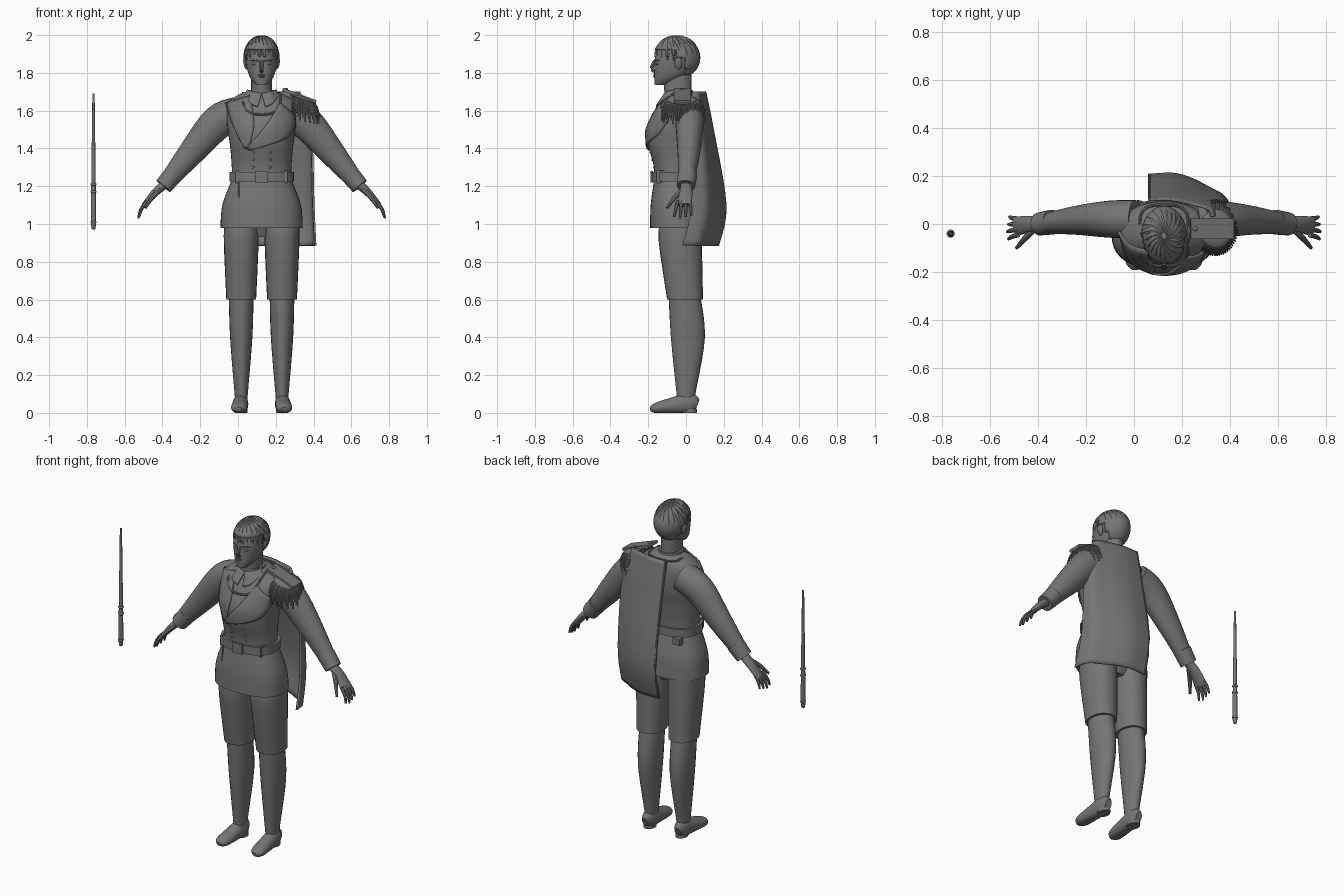
import bpy, bmesh, math
from mathutils import Vector, Matrix

cube = bpy.data.objects.get("Cube")
if cube:
    bpy.data.objects.remove(cube, do_unlink=True)

AXIS = Vector((.125, 0, 0))  # body centre line; all parts are placed relative to it
grey = bpy.data.materials.new("plain_grey")
grey.use_nodes = True
grey.diffuse_color = (.18, .18, .18, 1)
grey.node_tree.nodes["Principled BSDF"].inputs["Base Color"].default_value = grey.diffuse_color
made_objects = []


def finish(name, bm, thickness=None):
    bmesh.ops.recalc_face_normals(bm, faces=bm.faces)
    mesh = bpy.data.meshes.new(name)
    bm.to_mesh(mesh)
    bm.free()
    mesh.materials.append(grey)
    part = bpy.data.objects.new(name, mesh)
    part.location = AXIS
    bpy.context.collection.objects.link(part)
    if thickness:
        modifier = part.modifiers.new("thickness", 'SOLIDIFY')
        modifier.thickness = thickness
        modifier.offset = 0
    made_objects.append(part)


def spline(rows, steps=5):
    """Smooth curve through rows of numbers."""
    rows = [Vector(row) for row in rows]
    padded = [rows[0], *rows, rows[-1]]
    result = []
    for before, start, end, after in zip(padded, padded[1:], padded[2:], padded[3:]):
        leave, arrive = (end - before) / 2, (after - start) / 2
        for step in range(steps):
            t = step / steps
            ease = t * t * (3 - 2 * t)
            result.append(start.lerp(end, ease) + leave * t * (1 - t) ** 2 - arrive * t * t * (1 - t))
    return result + [rows[-1]]


def rounded(value, power):
    return math.copysign(abs(value) ** (2 / power), value)


def sweep(name, rows, level=True, sides=24, power=2, steps=5):
    """Skin rounded sections (x, y, z, radius, radius), level or square to the path."""
    rows = spline(rows, steps)
    bm = bmesh.new()
    rings = []
    for i, row in enumerate(rows):
        centre = Vector(row[:3])
        following, previous = rows[min(i + 1, len(rows) - 1)], rows[max(i - 1, 0)]
        turn = (Vector(following[:3]) - Vector(previous[:3])).to_track_quat('Z', 'Y')
        ring = []
        for side in range(sides):
            angle = math.tau * side / sides
            offset = Vector((rounded(math.cos(angle), power) * row[3], rounded(math.sin(angle), power) * row[4], 0))
            point = centre + (offset if level else turn @ offset)
            point.z = max(point.z, 0)
            ring.append(bm.verts.new(point))
        rings.append(ring)
    for lower, upper in zip(rings, rings[1:]):
        for side in range(sides):
            after = (side + 1) % sides
            bm.faces.new((lower[side], lower[after], upper[after], upper[side]))
    bm.faces.new(rings[0])
    bm.faces.new(rings[-1])
    finish(name, bm)


def tube(name, points, radius, tip=None, sides=8, steps=3):
    tip = tip or radius
    last = len(points) - 1
    radii = [radius + (tip - radius) * (i / last) ** 2 for i in range(last + 1)]
    sweep(name, [(*point, r, r) for point, r in zip(points, radii)], False, sides, steps=steps)


def sheet(name, rows, place=Vector, thickness=.008):
    columns = zip(*[spline(row) for row in rows])
    bm = bmesh.new()
    grid = [[bm.verts.new(place(point)) for point in spline(column)] for column in columns]
    for left, right in zip(grid, grid[1:]):
        for i in range(len(left) - 1):
            bm.faces.new((left[i], left[i + 1], right[i + 1], right[i]))
    finish(name, bm, thickness)


def solid(name, centre, size, ball=True, tilt=0):
    bm = bmesh.new()
    matrix = Matrix.Translation(centre) @ Matrix.Rotation(tilt, 4, 'Y') @ Matrix.Diagonal((*size, 1))
    if ball:
        bmesh.ops.create_uvsphere(bm, u_segments=14, v_segments=8, radius=.5, matrix=matrix)
    else:
        bmesh.ops.create_cube(bm, size=1, matrix=matrix)
    finish(name, bm)


def body(name, rows, grow=0, power=2.4):
    """Level sections given as (height, half width, front, back)."""
    sweep(name, [(0, (front + back) / 2, z, width + grow, (back - front) / 2 + grow)
                 for z, width, front, back in rows], sides=40, power=power)


# Jacket, skirt and belt
WAIST = (.16, -.17, .06)
JACKET = [(1.2, *WAIST), (1.3, .158, -.17, .06), (1.42, .168, -.2, .075), (1.5, .18, -.202, .09),
          (1.58, .185, -.17, .095), (1.64, .18, -.14, .09), (1.68, .13, -.11, .08), (1.7, .085, -.1, .06)]
body("jacket", JACKET, power=2.2)
body("jacket_skirt", [(.98, .218, -.19, .1), (1.1, .208, -.187, .09), (1.23, *WAIST)])
body("hips", [(.93, .05, -.07, .03), (1, .15, -.1, .06)])
body("belt", [(1.225, *WAIST), (1.275, *WAIST)], grow=.011)


def on_chest(point, lift=.006):
    """Place an (x, z) point on the jacket front."""
    x, z = point
    for lower, upper in zip(JACKET, JACKET[1:]):
        if lower[0] <= z <= upper[0]:
            blend = (z - lower[0]) / (upper[0] - lower[0])
            z, width, front, back = Vector(lower).lerp(Vector(upper), blend)
            bulge = max(0, 1 - abs(x / width) ** 2.2) ** (1 / 2.2)
            return Vector((x, (front + back) / 2 - bulge * (back - front) / 2 - lift, z))


solid("buckle", (0, -.182, 1.25), (.07, .012, .06), ball=False)
for side in (1, -1):
    solid("belt_loop", (side * .13, -.135, 1.25), (.014, .04, .064), ball=False)
solid("hip_pouch", (-.11, .06, 1.21), (.05, .03, .04), ball=False)
tube("skirt_seam", [(-.12, -.15, 1.22), (-.12, -.165, 1.1), (-.12, -.17, .99)], .004)
for x in (-.045, .045):
    for row in range(3):
        solid("button", on_chest((x, 1.3 + row * .04), .002), (.014, .01, .014))

# Lapels and collars
sheet("right_lapel", [[(-.19, 1.64), (-.155, 1.53), (-.09, 1.4)],
                      [(-.06, 1.68), (-.04, 1.53), (-.07, 1.4)]], on_chest)
sheet("left_lapel", [[(-.08, 1.4), (.02, 1.52), (.1, 1.64)],
                     [(-.06, 1.39), (.14, 1.46), (.18, 1.57)]], lambda point: on_chest(point, .011))
trim = []
for step in range(25):
    angle = math.tau * step / 24
    x, depth = rounded(math.cos(angle), 3) * .1, rounded(math.sin(angle), 3)
    trim.append((x, depth * .08, 1.69) if depth > 0 else on_chest((x, 1.69 + depth * .11)))
tube("collar_trim", trim, .006)
for side in (1, -1):
    sheet("collar_point", [[(0, -.113, 1.69), (side * .045, -.1, 1.7), (side * .075, -.05, 1.71)],
                           [(side * .02, -.155, 1.62), (side * .06, -.145, 1.64), (side * .09, -.08, 1.68)]])
body("shirt_collar", [(1.62, .08, -.135, .05), (1.71, .07, -.11, .035)], power=2)

# Neck, head and face
body("neck", [(1.62, .055, -.11, .03), (1.79, .055, -.12, .03)], power=2)
body("head", [(1.735, .028, -.165, -.11), (1.77, .058, -.168, -.02), (1.81, .074, -.168, .03),
              (1.87, .084, -.166, .06), (1.93, .078, -.15, .05), (1.97, .04, -.1, 0)], power=2.2)
tube("nose", [(0, -.163, 1.865), (0, -.182, 1.825), (0, -.166, 1.808)], .01)
solid("upper_lip", (0, -.167, 1.789), (.04, .014, .009))
solid("lower_lip", (0, -.167, 1.78), (.035, .014, .01))
for side in (1, -1):
    solid("eye", (side * .036, -.152, 1.848), (.032, .02, .014))
    tube("eyebrow", [(side * .015, -.165, 1.862), (side * .04, -.156, 1.868), (side * .06, -.14, 1.864)], .005, .002)
    solid("ear", (side * .086, -.04, 1.85), (.02, .04, .065), tilt=side * .2)

# Hair cap with swept locks
CROWN = Vector((0, -.05, 1.88))
SKULL = Vector((.092, .122, .11))
bm = bmesh.new()
bmesh.ops.create_uvsphere(bm, u_segments=32, v_segments=24, radius=1,
                          matrix=Matrix.Translation(CROWN) @ Matrix.Diagonal((*SKULL, 1)))


def hairline(y):
    return 1.92 if y < -.07 else 1.87 if y < -.01 else 1.78


bmesh.ops.delete(bm, geom=[vert for vert in bm.verts if vert.co.z < hairline(vert.co.y)], context='VERTS')
finish("hair_cap", bm, .008)
LOCKS = 20
for lock in range(LOCKS):
    turn = math.tau * lock / LOCKS
    facing = math.sin(turn + .3)
    end = (1.68 if facing < -.4 else 1.85 if facing < .2 else 2.3) + .12 * (lock % 3 - 1)
    path = []
    for step in range(7):
        fall = .1 + (end - .1) * step / 6
        swirl = turn + .5 * math.sin(fall)
        direction = Vector((math.sin(fall) * math.cos(swirl), math.sin(fall) * math.sin(swirl), math.cos(fall)))
        path.append(CROWN + direction * SKULL * .9)
    tube("hair_lock", path, .021, .004)

# Arms, hands and legs
for side, prefix in ((1, "left_"), (-1, "right_")):
    def mirrored(rows):
        return [(side * x, *rest) for x, *rest in rows]

    def upright(name, rows, power=2):
        sweep(prefix + name, [(side * .108, *row) for row in rows], power=power)

    sweep(prefix + "sleeve", mirrored([(.12, .02, 1.59, .08, .085), (.23, .02, 1.54, .077, .09),
                                       (.37, .015, 1.38, .06, .07), (.51, 0, 1.21, .04, .044)]), level=False)
    tube(prefix + "cuff", mirrored([(.465, .008, 1.265), (.52, 0, 1.2)]), .052, .048, sides=24)
    sweep(prefix + "palm", mirrored([(.5, 0, 1.22, .028, .025), (.56, 0, 1.17, .034, .021),
                                     (.62, -.01, 1.1, .041, .014)]), level=False)
    for finger in range(4):
        spread = finger * .022 - .045
        reach = .045 - .004 * abs(finger - 1)
        knuckle = Vector((.608, spread, 1.12))
        bend = knuckle + Vector((reach * .7, spread * .2, -reach))
        tip = knuckle + Vector((reach, spread * .4, -reach * 2))
        tube(prefix + "finger", mirrored([knuckle, bend, tip]), .0105, .006)
    tube(prefix + "thumb", mirrored([(.54, -.02, 1.18), (.58, -.06, 1.14), (.615, -.1, 1.085)]), .014, .007)
    upright("shorts_leg", [(-.03, 1, .09, .11), (-.03, .9, .092, .114), (-.005, .6, .079, .095)], power=2.2)
    upright("shin", [(-.01, .64, .066, .083), (.01, .4, .059, .09), (0, .1, .035, .05), (0, .04, .03, .045)])
    sweep(prefix + "shoe", mirrored([(.11, .06, .04, .02, .03), (.11, .02, .05, .038, .054),
                                     (.115, -.08, .037, .043, .042), (.12, -.16, .025, .04, .028),
                                     (.12, -.19, .02, .014, .012)]), level=False)
    upright("heel", [(.015, 0, .033, .043), (.015, .02, .033, .043)])

# Half cape hanging from the left shoulder, each row a quarter oval
cape_rows = []
for z, width, near, depth in ((1.7, .26, .03, .07), (1.5, .32, .04, .1), (1.1, .335, .03, .175), (.885, .345, -.02, .185)):
    angles = [math.pi * step / 12 for step in range(7)]
    cape_rows.append([(width * rounded(math.sin(a), 2.3) - .06,
                       near + depth * rounded(math.cos(a), 2.3) + depth * .05 * math.sin(a * 6), z) for a in angles])
sheet("cape", cape_rows, thickness=.01)
tube("cape_edge", [row[0] for row in cape_rows], .007)

# Epaulette with fringe
SLOPE = .35
solid("epaulette_strap", (.2, -.02, 1.68), (.19, .085, .016), ball=False, tilt=SLOPE)
solid("epaulette_button", (.13, -.02, 1.715), (.02, .02, .012))
solid("epaulette_pad", (.22, -.02, 1.66), (.15, .16, .03), tilt=SLOPE)
THREADS = 44
for thread in range(THREADS):
    angle = (thread / THREADS - .5) * 4.4
    outward = Vector((math.cos(angle) * .8, math.sin(angle), 0))
    root = Vector((.215, -.015, 1.665 - .025 * outward.x)) + outward * .06
    drop = Vector((0, 0, .08 + .02 * (thread % 3)))
    tube("fringe", [root, root + outward * .035 - drop * .25, root + outward * .056 - drop], .005, .004, sides=6)

# Wand floating beside the figure
WAND = Vector((-.89, -.04, 0))
UP = Vector((0, 0, 1))
sweep("wand", [(*(WAND + UP * z), radius, radius) for z, radius in ((.97, .004), (1, .013), (1.2, .012), (1.69, .006))])
for z in (1.01, 1.17, 1.21):
    solid("wand_knob", WAND + UP * z, (.034, .034, .02))

# Smooth shading that keeps creases
bpy.ops.object.select_all(action='DESELECT')
for part in made_objects:
    part.select_set(True)
bpy.context.view_layer.objects.active = made_objects[0]
bpy.ops.object.shade_smooth_by_angle(angle=math.radians(40))
